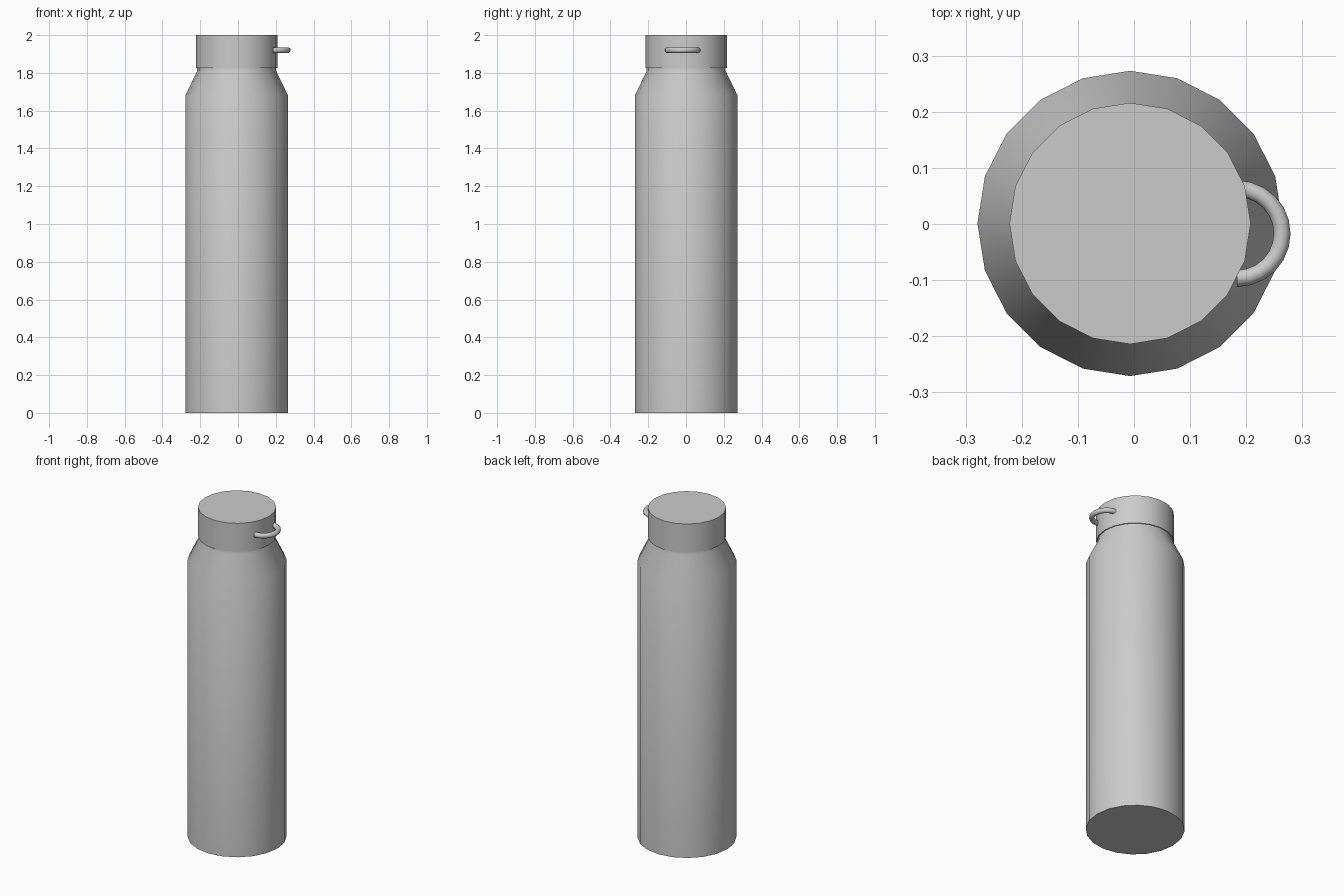
import bpy, bmesh, math

if "Cube" in bpy.data.objects:
    bpy.data.objects.remove(bpy.data.objects["Cube"])

CX, CY = -0.007, 0.001
SIDES = 20


def finish(name, bm):
    bmesh.ops.recalc_face_normals(bm, faces=bm.faces[:])
    mesh = bpy.data.meshes.new(name)
    bm.to_mesh(mesh)
    bm.free()
    obj = bpy.data.objects.new(name, mesh)
    bpy.context.collection.objects.link(obj)
    bpy.ops.object.select_all(action='DESELECT')
    obj.select_set(True)
    bpy.context.view_layer.objects.active = obj
    bpy.ops.object.shade_smooth_by_angle(angle=math.radians(35))
    return obj


def loft(bm, rings):
    """Bridge rings of vertices and close both ends."""
    n = len(rings[0])
    for a, b in zip(rings, rings[1:]):
        for i in range(n):
            j = (i + 1) % n
            bm.faces.new((a[i], a[j], b[j], b[i]))
    bm.faces.new(rings[0])
    bm.faces.new(rings[-1])


def turned(name, profile):
    """Closed solid of revolution from (radius, z) pairs."""
    bm = bmesh.new()
    angles = [math.tau * i / SIDES for i in range(SIDES)]
    loft(bm, [[bm.verts.new((CX + r * math.cos(a), CY + r * math.sin(a), z))
               for a in angles] for r, z in profile])
    return finish(name, bm)


# Bottle with sloping shoulder and short neck
turned("bottle_body", [(0.272, 0), (0.272, 1.68), (0.209, 1.81), (0.209, 1.83)])

# Screw cap
turned("cap", [(0.215, 1.826), (0.215, 2.0)])


# Half-ring carrying loop on the side of the cap
def half_ring(name, centre, major, minor, steps=12, tube_sides=12):
    bm = bmesh.new()
    rings = []
    for i in range(steps + 1):
        a = math.pi * (i / steps - 0.5)
        ring = []
        for k in range(tube_sides):
            t = math.tau * k / tube_sides
            r = major + minor * math.cos(t)
            ring.append(bm.verts.new((centre[0] + r * math.cos(a),
                                      centre[1] + r * math.sin(a),
                                      centre[2] + minor * math.sin(t))))
        rings.append(ring)
    loft(bm, rings)
    return finish(name, bm)


half_ring("carry_loop", (0.184, -0.017, 1.92), 0.08, 0.015)
